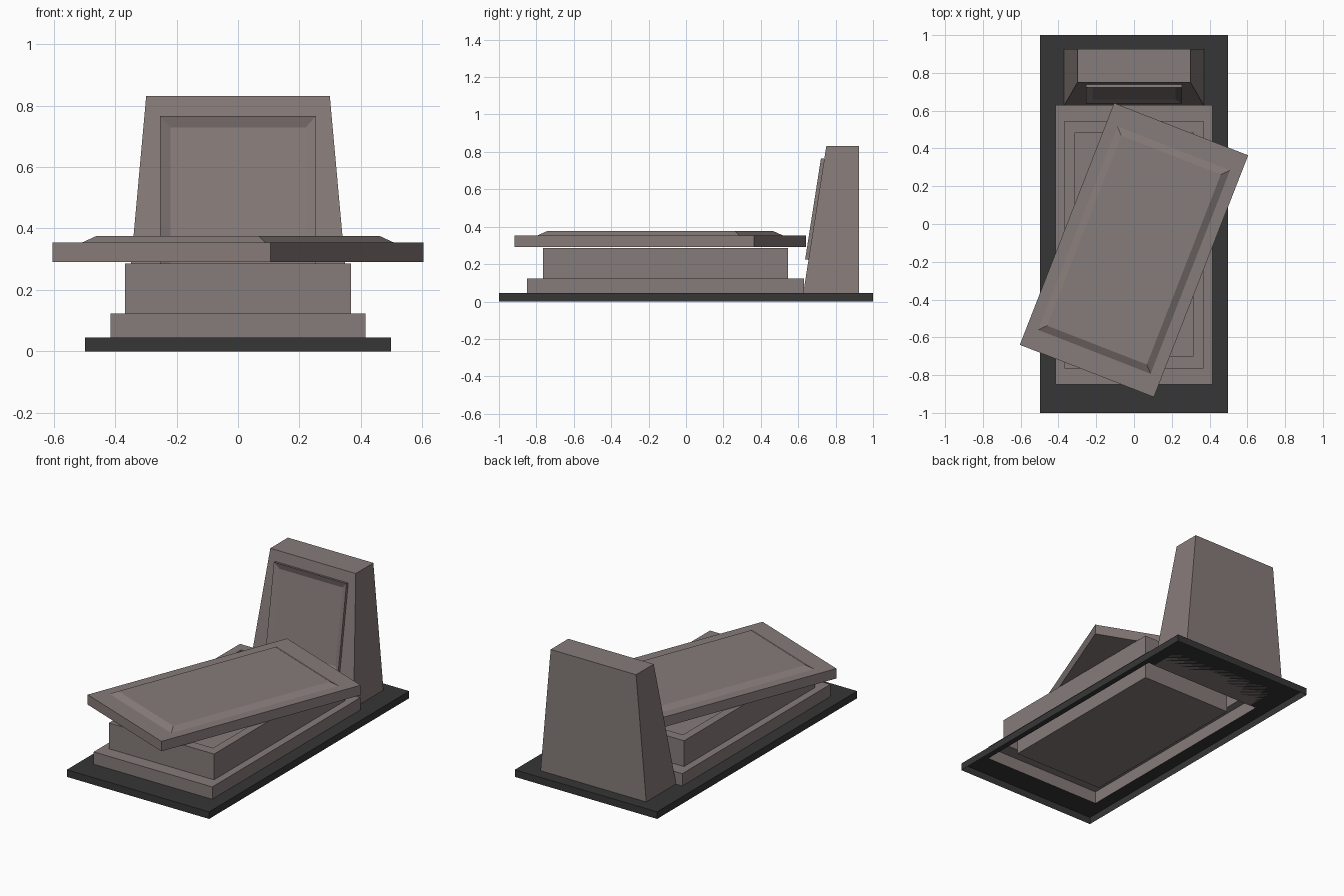
import bpy, bmesh, math
from mathutils import Vector, Matrix

if "Cube" in bpy.data.objects:
    bpy.data.objects.remove(bpy.data.objects["Cube"])


def material(name, rgb):
    m = bpy.data.materials.new(name)
    m.diffuse_color = (*rgb, 1)
    m.use_nodes = True
    m.node_tree.nodes["Principled BSDF"].inputs["Base Color"].default_value = m.diffuse_color
    return m


STONE = material("warm grey stone", (0.24, 0.2, 0.193))
DARK = material("dark slab", (0.037, 0.037, 0.037))


def finish(bm, name, mat, fix_normals=False):
    if fix_normals:
        bmesh.ops.recalc_face_normals(bm, faces=bm.faces)
    me = bpy.data.meshes.new(name)
    bm.to_mesh(me)
    bm.free()
    me.materials.append(mat)
    ob = bpy.data.objects.new(name, me)
    bpy.context.collection.objects.link(ob)
    return ob


def rings(name, mat, levels, cap_top=True, cap_bottom=False):
    """Stack of rectangles (half width, y front, y back, z) joined by quads."""
    bm = bmesh.new()
    loops = []
    for w, y0, y1, z in levels:
        loops.append([bm.verts.new((x, y, z)) for x, y in
                      ((-w, y0), (w, y0), (w, y1), (-w, y1))])
    for a, b in zip(loops, loops[1:]):
        for i in range(4):
            j = (i + 1) % 4
            bm.faces.new((a[i], a[j], b[j], b[i]))
    if cap_top:
        bm.faces.new(loops[-1])
    if cap_bottom:
        bm.faces.new(loops[0][::-1])
    return finish(bm, name, mat)


# Ground slab: open underneath, with an opening under the plinth
rings("base_slab", DARK, [(0.498, -1, 1, 0), (0.498, -1, 1, 0.045),
                          (0.415, -0.85, 0.63, 0.045)], cap_top=False)

# Plinth, hollow chest and its pit in one stepped surface
rings("stepped_chest", STONE, [
    (0.415, -0.85, 0.63, 0.045), (0.415, -0.85, 0.63, 0.123),
    (0.368, -0.765, 0.545, 0.123), (0.368, -0.765, 0.545, 0.286),
    (0.316, -0.70, 0.482, 0.286), (0.316, -0.70, 0.482, 0.047)])

# Lid pushed askew, with a raised bevelled panel
lid = rings("skewed_lid", STONE, [
    (0.381, -0.687, 0.687, 0.291), (0.381, -0.687, 0.687, 0.354),
    (0.320, -0.578, 0.578, 0.354), (0.283, -0.540, 0.540, 0.376)],
    cap_bottom=True)
lid.data.transform(Matrix.Translation((0, -0.138, 0)) @
                   Matrix.Rotation(math.radians(-21.3), 4, 'Z'))

# Tapered headstone
rings("headstone", STONE, [(0.37, 0.627, 0.926, 0.045),
                           (0.299, 0.75, 0.926, 0.831)], cap_bottom=True)

# Picture-frame panel on the sloping headstone front
slope = (0.75 - 0.627) / (0.831 - 0.045)
out = Vector((0, -1, slope)).normalized()


def panel_loop(bm, w, z0, z1, depth):
    return [bm.verts.new(Vector((x, 0.627 + slope * (z - 0.045), z)) + out * depth)
            for x, z in ((-w, z0), (w, z0), (w, z1), (-w, z1))]


bm = bmesh.new()
loops = [panel_loop(bm, 0.254, 0.223, 0.763, 0.0),
         panel_loop(bm, 0.254, 0.223, 0.763, 0.018),
         panel_loop(bm, 0.220, 0.258, 0.728, 0.002)]
for a, b in zip(loops, loops[1:]):
    for i in range(4):
        j = (i + 1) % 4
        bm.faces.new((a[i], a[j], b[j], b[i]))
bm.faces.new(loops[-1])
finish(bm, "headstone_panel", STONE)
